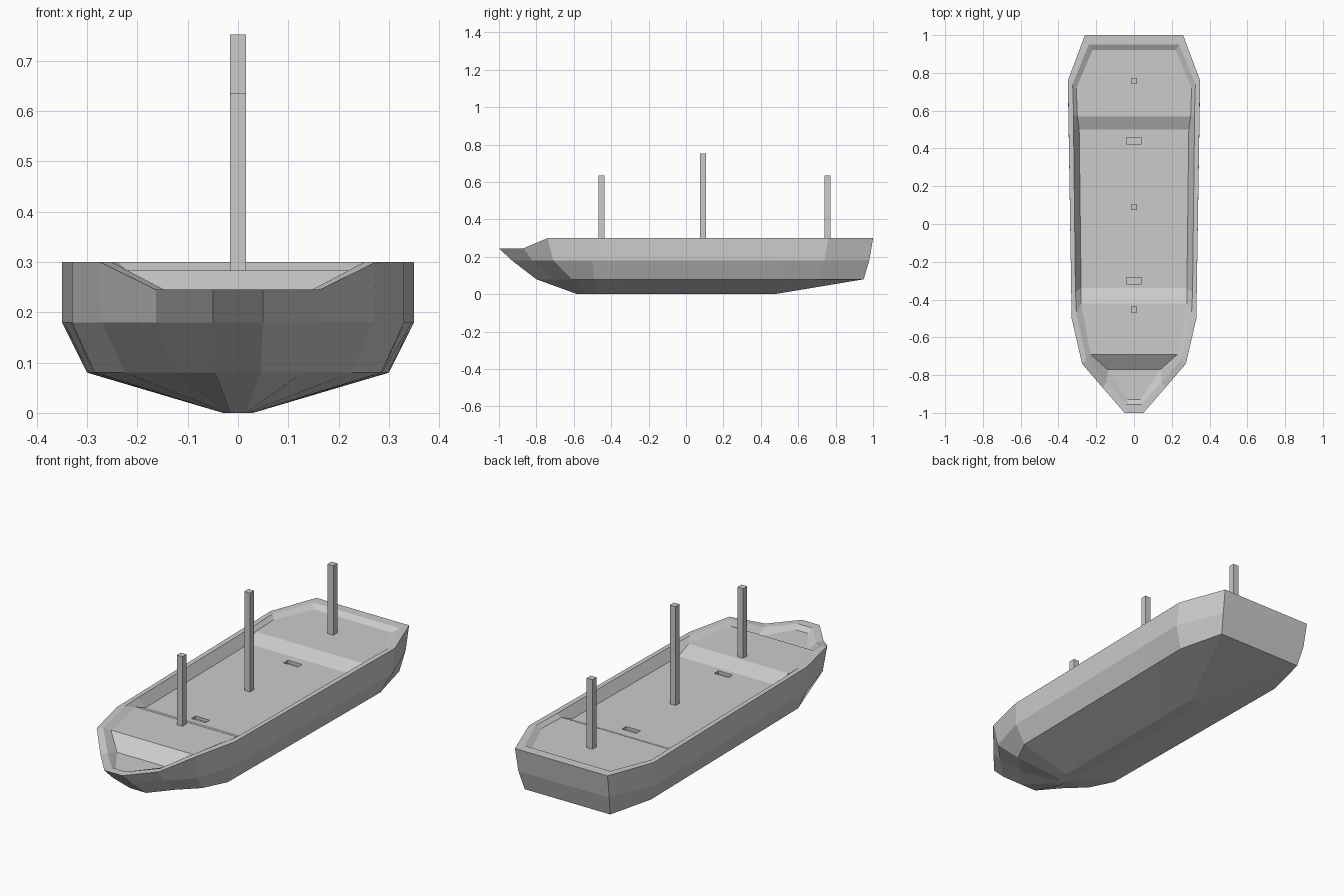
import bpy, bmesh
from mathutils import Vector

if "Cube" in bpy.data.objects:
    bpy.data.objects.remove(bpy.data.objects["Cube"])


def make_object(name, bm):
    bmesh.ops.recalc_face_normals(bm, faces=bm.faces)
    mesh = bpy.data.meshes.new(name)
    bm.to_mesh(mesh)
    bm.free()
    ob = bpy.data.objects.new(name, mesh)
    bpy.context.collection.objects.link(ob)
    return ob


def box(name, x, y, z0, z1, sx, sy):
    bm = bmesh.new()
    bmesh.ops.create_cube(bm, size=1)
    for v in bm.verts:
        v.co = Vector((x + v.co.x * sx, y + v.co.y * sy, z0 + (v.co.z + 0.5) * (z1 - z0)))
    return make_object(name, bm)


def with_deck_breaks(points):
    # extra stations along the long side, where the deck steps are
    a, b = points[3], points[4]
    return points[:4] + [a.lerp(b, t) for t in (0.12, 0.79, 0.85)] + points[4:]


# Half outlines of the hull, bow to stern, one per height
keel = [(.015, -.58), (.018, -.55), (.022, -.53), (.03, -.48), (.03, .40), (.03, .47)]
bilge = [(.045, -.80), (.13, -.70), (.225, -.61), (.285, -.49), (.30, .71), (.24, .95)]
wale = [(.05, -.93), (.163, -.82), (.27, -.71), (.33, -.50), (.35, .74), (.255, .98)]
rim = [(.05, -1.0), (.163, -.87), (.275, -.74), (.33, -.50), (.35, .76), (.26, 1.0)]

rings = [with_deck_breaks([Vector((x, y, z)) for x, y in pts])
         for pts, z in ((keel, 0), (bilge, .08), (wale, .18))]
rim_z = (.245, .245, .3, .3, .3, .3)
rings.append(with_deck_breaks([Vector((x, y, z)) for (x, y), z in zip(rim, rim_z)]))

# Inner edge of the rim, then the edge of the stepped deck
inner = [(.04, -.955), (.147, -.835), (.252, -.72), (.305, -.47), (.31, -.36),
         (.32, .50), (.32, .58), (.325, .74), (.24, .95)]
rings.append([Vector((x, y, o.z)) for (x, y), o in zip(inner, rings[3])])
deck = [(.035, -.93, .225), (.14, -.77, .225), (.23, -.69, .283), (.28, -.42, .283),
        (.28, -.34, .25), (.29, .50, .25), (.30, .57, .283), (.305, .72, .283), (.22, .92, .283)]
rings.append([Vector(p) for p in deck])

# Hull and deck: bridge the mirrored rings, then close keel and deck
bm = bmesh.new()
loops = []
for ring in rings:
    right = [bm.verts.new(p) for p in ring]
    left = [bm.verts.new((-p.x, p.y, p.z)) for p in ring]
    loops.append(right + left[::-1])
n = len(loops[0])
for a, b in zip(loops, loops[1:]):
    for i in range(n):
        j = (i + 1) % n
        bm.faces.new((a[i], a[j], b[j], b[i]))
for loop in (loops[0], loops[-1]):
    for i in range(n // 2 - 1):
        bm.faces.new((loop[i], loop[i + 1], loop[n - 2 - i], loop[n - 1 - i]))
hull = make_object("hull", bm)

# Hatches: shallow recesses in the main deck
for name, y in (("fore", -.30), ("aft", .44)):
    cutter = box(name + "_hatch_cutter", 0, y, .235, .29, .08, .034)
    cutter.hide_render = True
    cutter.display_type = 'WIRE'
    cut = hull.modifiers.new(name + "_hatch", 'BOOLEAN')
    cut.operation = 'DIFFERENCE'
    cut.solver = 'EXACT'
    cut.object = cutter

# Masts
for name, y, z0, z1 in (("fore_mast", -.452, .28, .636),
                        ("main_mast", .09, .247, .752),
                        ("aft_mast", .757, .28, .636)):
    box(name, 0, y, z0, z1, .032, .032)
